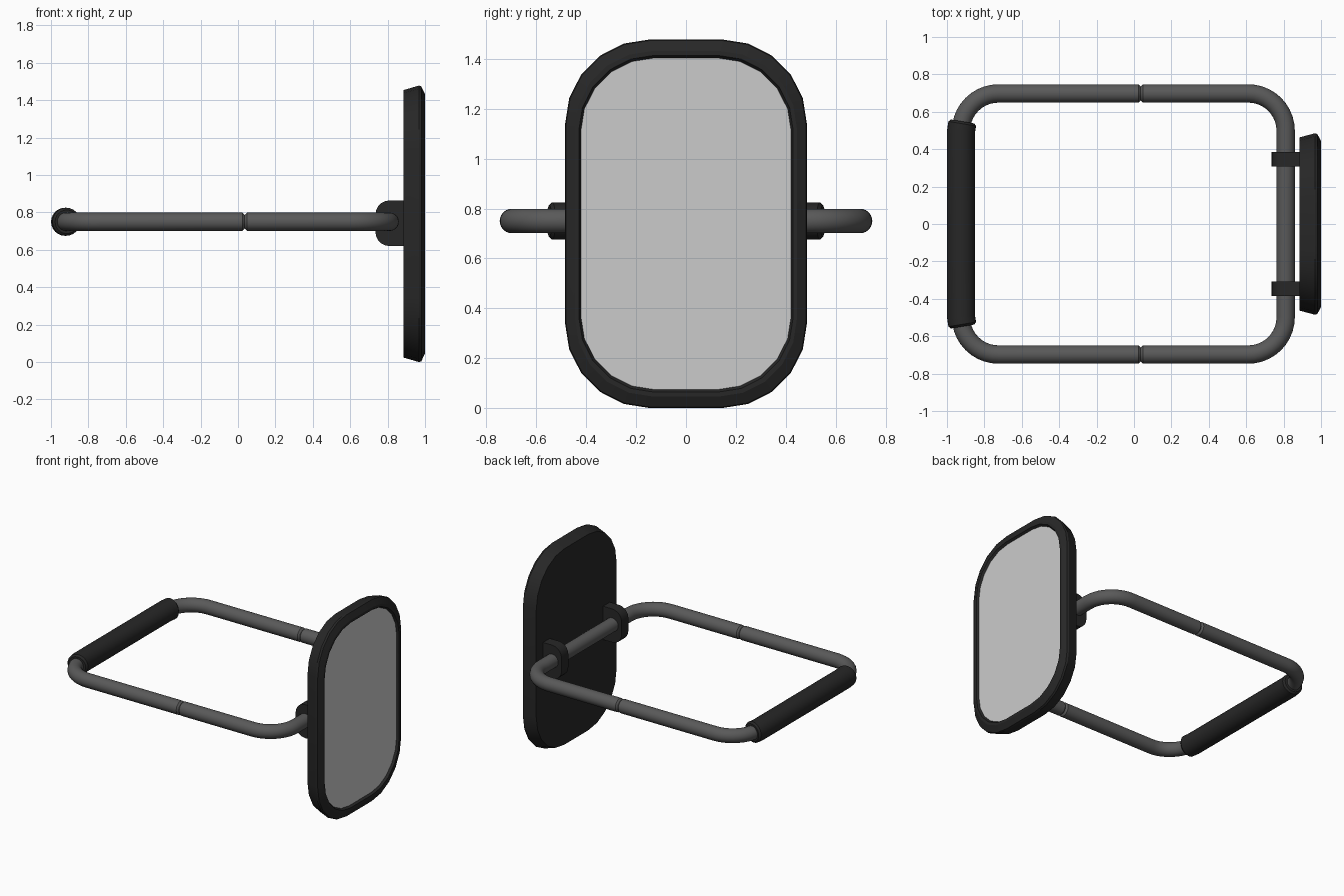
import bpy, bmesh, math
from mathutils import Vector

if "Cube" in bpy.data.objects:
    bpy.data.objects.remove(bpy.data.objects["Cube"])

Z = 0.75          # height of the tube frame
SIDES = 24


def material(name, value):
    m = bpy.data.materials.new(name)
    m.diffuse_color = (value, value, value, 1)
    m.use_nodes = True
    m.node_tree.nodes["Principled BSDF"].inputs["Base Color"].default_value = m.diffuse_color
    return m


TUBE = material("dark_grey_metal", 0.10)
BLACK = material("black_plastic", 0.02)


def finish(bm, name, mat=None, smooth=None):
    bmesh.ops.recalc_face_normals(bm, faces=bm.faces)
    me = bpy.data.meshes.new(name)
    bm.to_mesh(me)
    bm.free()
    ob = bpy.data.objects.new(name, me)
    bpy.context.collection.objects.link(ob)
    if mat:
        me.materials.append(mat)
    if smooth:
        bpy.ops.object.select_all(action='DESELECT')
        ob.select_set(True)
        bpy.context.view_layer.objects.active = ob
        bpy.ops.object.shade_smooth_by_angle(angle=math.radians(smooth))
    return ob


def skin(bm, rings):
    """Bridge rings of equal point count and cap both ends."""
    loops = [[bm.verts.new(p) for p in r] for r in rings]
    for a, b in zip(loops, loops[1:]):
        for i in range(len(a)):
            j = (i + 1) % len(a)
            bm.faces.new((a[i], a[j], b[j], b[i]))
    bm.faces.new(loops[0])
    bm.faces.new(loops[-1])


def sweep(name, path, radius, mat, bevel):
    """Round tube along a flat path, with small chamfers at both ends."""
    pts = [Vector((x, y, Z)) for x, y in path]
    rings = []

    def ring(c, t, r):
        side = Vector((-t.y, t.x, 0))
        rings.append([c + side * r * math.cos(a) + Vector((0, 0, r * math.sin(a)))
                      for a in (2 * math.pi * k / SIDES for k in range(SIDES))])

    for i, p in enumerate(pts):
        d_in = (p - pts[max(i - 1, 0)]).normalized()
        d_out = (pts[min(i + 1, len(pts) - 1)] - p).normalized()
        t = (d_in + d_out).normalized()
        if i == 0:
            ring(p, t, radius - bevel)
            ring(p + t * bevel, t, radius)
        elif i == len(pts) - 1:
            ring(p - t * bevel, t, radius)
            ring(p, t, radius - bevel)
        else:
            ring(p, t, radius)
    bm = bmesh.new()
    skin(bm, rings)
    return finish(bm, name, mat, 35)


def arc(cx, cy, r, a0, a1, n):
    return [(cx + r * math.cos(math.radians(a0 + (a1 - a0) * k / n)),
             cy + r * math.sin(math.radians(a0 + (a1 - a0) * k / n)))
            for k in range(n + 1)]


# Tube frame: two U-shaped halves meeting in a small groove
JOINT = 0.036
sweep("rear_tube", [(JOINT, 0.698)] + arc(-0.725, 0.498, 0.2, 90, 180, 10)
      + arc(-0.725, -0.498, 0.2, 180, 270, 10) + [(JOINT, -0.698)], 0.049, TUBE, 0.012)
sweep("front_tube", [(JOINT, -0.698)] + arc(0.611, -0.498, 0.2, -90, 0, 10)
      + arc(0.611, 0.498, 0.2, 0, 90, 10) + [(JOINT, 0.698)], 0.049, TUBE, 0.012)

# Thick grip, its ends just following the start of the bends
sweep("hand_grip", [(-0.916, 0.548), (-0.925, 0.495), (-0.925, -0.495), (-0.916, -0.548)],
      0.075, BLACK, 0.012)


def rounded(x, dy, dz, seg=5):
    """Rounded upright rectangle at x, shrunk by dy and dz."""
    hy, hz = 0.485 - dy, 0.739 - dz
    r = 0.34 - 0.7 * dy
    out = []
    for q, (sy, sz) in enumerate(((1, 1), (-1, 1), (-1, -1), (1, -1))):
        out += [(x, y, z + 0.739) for y, z in
                arc(sy * (hy - r), sz * (hz - r), r, 90 * q, 90 * q + 90, seg)]
    return out


# Panel housing: flat back, flared rim, chamfered front and a recess
bm = bmesh.new()
skin(bm, [rounded(0.885, 0.022, 0.024), rounded(0.967, 0, 0), rounded(0.98, 0.004, 0.004),
          rounded(1.0, 0.04, 0.046), rounded(1.0, 0.055, 0.064), rounded(0.982, 0.064, 0.075)])
finish(bm, "panel_housing", BLACK, 20)

# Pale panel face set in the recess
bm = bmesh.new()
bm.faces.new([bm.verts.new(p) for p in rounded(0.985, 0.063, 0.074)])
finish(bm, "panel_face")

# Clamp brackets holding the tube to the housing
for side, y in (("left", 0.346), ("right", -0.346)):
    zc, hz, r = 0.742, 0.122, 0.075
    prof = ([(0.9, zc + hz)] + arc(0.735 + r, zc + hz - r, r, 90, 180, 5)
            + arc(0.735 + r, zc - hz + r, r, 180, 270, 5) + [(0.9, zc - hz)])
    bm = bmesh.new()
    skin(bm, [[(px, y + s * 0.039, pz) for px, pz in prof] for s in (-1, 1)])
    finish(bm, side + "_bracket", BLACK, 25)
